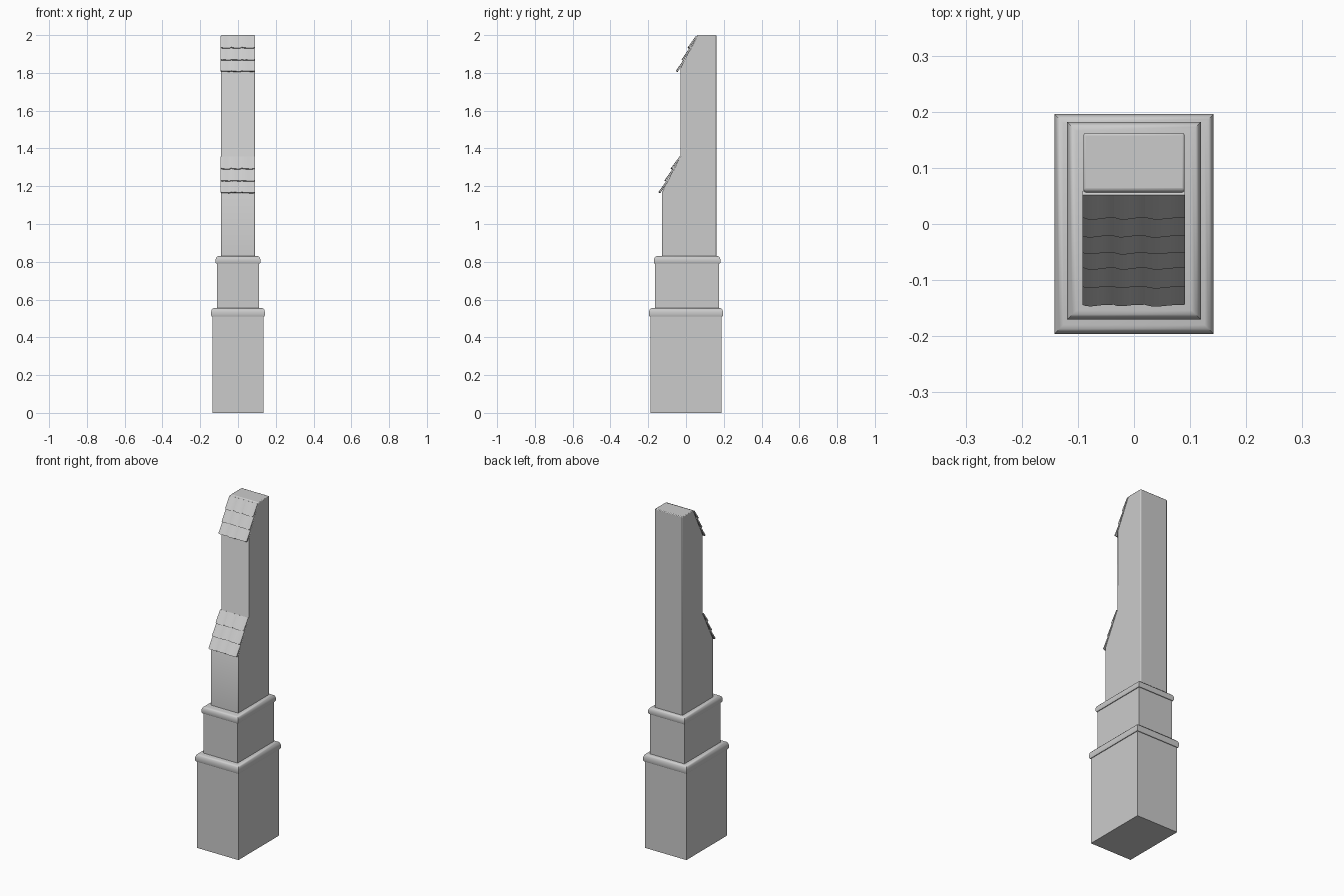
import bpy, bmesh, math, random
from mathutils import Vector

random.seed(4)
cube = bpy.data.objects.get("Cube")
if cube:
    bpy.data.objects.remove(cube)

stone = bpy.data.materials.new("grey_stone")
stone.use_nodes = True
GREY = (0.6, 0.6, 0.6, 1)
stone.diffuse_color = GREY
stone.node_tree.nodes["Principled BSDF"].inputs["Base Color"].default_value = GREY


def finish(name, bm, bevel=0):
    bmesh.ops.recalc_face_normals(bm, faces=bm.faces)
    mesh = bpy.data.meshes.new(name)
    bm.to_mesh(mesh)
    bm.free()
    mesh.materials.append(stone)
    ob = bpy.data.objects.new(name, mesh)
    bpy.context.collection.objects.link(ob)
    if bevel:
        mod = ob.modifiers.new("soft_edges", "BEVEL")
        mod.width, mod.segments = bevel, 2
    bpy.ops.object.select_all(action="DESELECT")
    ob.select_set(True)
    bpy.context.view_layer.objects.active = ob
    bpy.ops.object.shade_smooth_by_angle(angle=math.radians(35))
    return ob


def tier(name, hx, hy, cy, rings):
    """Stack of rectangles; each ring is (outward offset, height)."""
    bm = bmesh.new()
    loops = []
    for off, z in rings:
        x, y = hx + off, hy + off
        loops.append([bm.verts.new((sx * x, cy + sy * y, z))
                      for sx, sy in ((-1, -1), (1, -1), (1, 1), (-1, 1))])
    for a, b in zip(loops, loops[1:]):
        for i in range(4):
            j = (i + 1) % 4
            bm.faces.new((a[i], a[j], b[j], b[i]))
    bm.faces.new(loops[0])
    bm.faces.new(loops[-1])
    return finish(name, bm)


def moulding(name, hx, hy, cy, z0, z1):
    h = z1 - z0
    tier(name, hx, hy, cy, [(-.004, z0), (.004, z0), (.007, z0 + h * .15),
                            (.007, z0 + h * .55), (.004, z0 + h * .8),
                            (-.002, z0 + h * .95), (-.009, z1)])


# Plinth, waist block and their rounded mouldings
tier("plinth", .135, .189, 0, [(0, 0), (0, .53)])
moulding("plinth_moulding", .135, .189, 0, .51, .555)
tier("waist_block", .112, .169, .006, [(0, .53), (0, .81)])
moulding("waist_moulding", .112, .169, .006, .79, .83)

# Stepped shaft with two sloping shoulders, extruded from its side profile
profile = [(-.127, .81), (-.127, 1.17), (-.028, 1.36), (-.028, 1.825),
           (.06, 2), (.162, 2), (.162, .81)]
bm = bmesh.new()
side = bm.faces.new([bm.verts.new((-.09, y, z)) for y, z in profile])
ext = bmesh.ops.extrude_face_region(bm, geom=[side])
bmesh.ops.translate(bm, vec=(.18, 0, 0),
                    verts=[v for v in ext["geom"] if isinstance(v, bmesh.types.BMVert)])
finish("shaft", bm, .004)


def slate(name, x0, x1, low, high, down, out, thick):
    """One slate with a gently worn lower edge."""
    bm = bmesh.new()
    steps = 8
    rows = []
    sag = random.uniform(-.003, .003)
    for i in range(steps + 1):
        t = i / steps
        x = x0 + (x1 - x0) * t
        worn = -.004 * abs(2 * t - 1) ** 6 + sag * math.sin(t * 3.1)
        lo = low + down * worn + out * .0015 * math.sin(t * 6)
        rows.append([bm.verts.new((x, p.y, p.z)) for p in
                     (lo, high, high + out * thick, lo + out * thick)])
    for a, b in zip(rows, rows[1:]):
        for i in range(4):
            j = (i + 1) % 4
            bm.faces.new((a[i], a[j], b[j], b[i]))
    bm.faces.new(rows[0])
    bm.faces.new(rows[-1])
    finish(name, bm)


# Three overlapping courses of slates on each shoulder
seams = (-.092, -.036, .02, .091)
for label, foot, head, courses in (
        ("lower", (-.127, 1.17), (-.028, 1.36), (1.16, 1.222, 1.288, 1.355)),
        ("upper", (-.028, 1.825), (.06, 2), (1.803, 1.862, 1.928, 1.993))):
    foot, head = Vector((0, *foot)), Vector((0, *head))
    run = head - foot
    down = -run.normalized()
    out = Vector((0, -run.z, run.y)).normalized()
    for c in range(3):
        def on_slope(z):
            return foot + run * ((z - foot.z) / run.z)
        low = on_slope(courses[c] - .001) + out * .007
        high = on_slope(courses[c + 1] + (.012 if c < 2 else 0)) - out * .003
        for s in range(3):
            slate(f"{label}_slate_{c + 1}_{s + 1}", seams[s], seams[s + 1],
                  low, high, down, out, .008)
